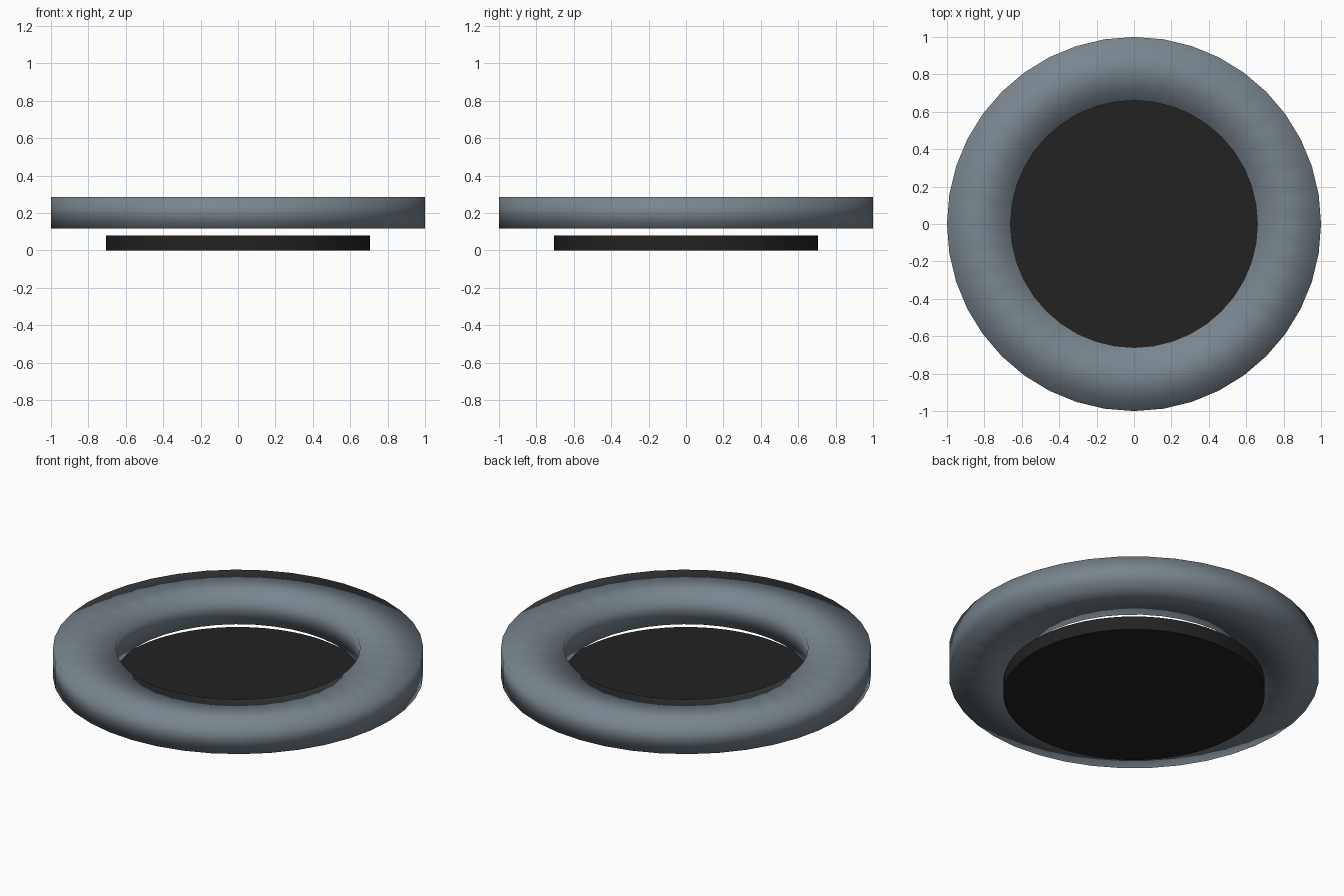
import bpy, bmesh, math
from mathutils import Matrix

cube = bpy.data.objects.get("Cube")
if cube:
    bpy.data.objects.remove(cube, do_unlink=True)


def material(name, color):
    mat = bpy.data.materials.new(name)
    mat.use_nodes = True
    mat.diffuse_color = color
    mat.node_tree.nodes["Principled BSDF"].inputs["Base Color"].default_value = color
    return mat


def revolve(name, profile, steps, mat):
    """Spin a closed (radius, height) profile around the z axis."""
    bm = bmesh.new()
    loops = []
    for i in range(steps):
        turn = Matrix.Rotation(math.tau * i / steps, 3, "Z")
        loops.append([bm.verts.new(turn @ Matrix.Identity(3) @ bm_point(r, z)) for r, z in profile])
    n = len(profile)
    for i in range(steps):
        a, b = loops[i], loops[(i + 1) % steps]
        for j in range(n):
            k = (j + 1) % n
            bm.faces.new((a[j], b[j], b[k], a[k]))
    bmesh.ops.recalc_face_normals(bm, faces=bm.faces)
    return finish(name, bm, mat)


def bm_point(r, z):
    from mathutils import Vector
    return Vector((r, 0, z))


def finish(name, bm, mat):
    mesh = bpy.data.meshes.new(name)
    bm.to_mesh(mesh)
    bm.free()
    mesh.materials.append(mat)
    mesh.shade_smooth()
    obj = bpy.data.objects.new(name, mesh)
    bpy.context.collection.objects.link(obj)
    return obj


grey = material("blue_grey", (0.19, 0.235, 0.27, 1))
black = material("black", (0.016, 0.016, 0.016, 1))

# Outer ring: rectangular section, softly shaded all round
revolve("outer_ring", [(1, 0.118), (1, 0.285), (0.66, 0.285), (0.66, 0.118)], 40, grey)

# Base disc: flat caps with a smooth rim
bm = bmesh.new()
bmesh.ops.create_cone(bm, cap_ends=True, segments=64, radius1=0.706, radius2=0.706,
                      depth=0.08, matrix=Matrix.Translation((0, 0, 0.04)))
disc = finish("base_disc", bm, black)
bpy.ops.object.select_all(action="DESELECT")
disc.select_set(True)
bpy.context.view_layer.objects.active = disc
bpy.ops.object.shade_smooth_by_angle(angle=math.radians(30))
